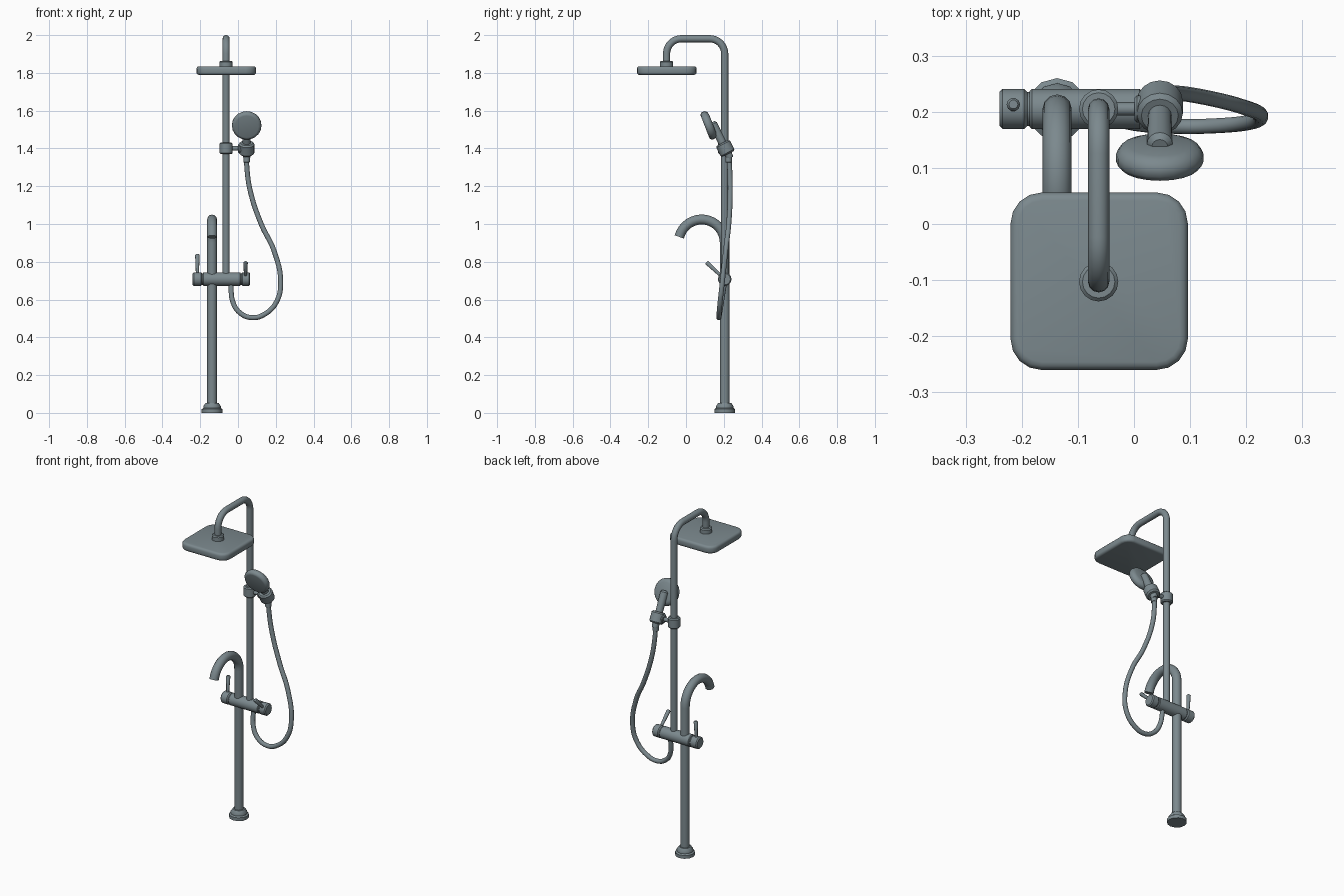
import bpy, bmesh, math
from mathutils import Vector

if "Cube" in bpy.data.objects:
    bpy.data.objects.remove(bpy.data.objects["Cube"])

metal = bpy.data.materials.new("brushed grey metal")
metal.diffuse_color = (0.2, 0.25, 0.27, 1)
metal.use_nodes = True
metal.node_tree.nodes["Principled BSDF"].inputs["Base Color"].default_value = metal.diffuse_color


def finish(name, mesh, angle=40):
    ob = bpy.data.objects.new(name, mesh)
    bpy.context.collection.objects.link(ob)
    mesh.materials.clear()
    mesh.materials.append(metal)
    bpy.ops.object.select_all(action='DESELECT')
    ob.select_set(True)
    bpy.context.view_layer.objects.active = ob
    bpy.ops.object.shade_smooth_by_angle(angle=math.radians(angle))
    return ob


def lathe(name, origin, axis, profile, sides=16):
    """Revolve (radius, distance) pairs about an axis, with closed ends."""
    rot = Vector((0, 0, 1)).rotation_difference(Vector(axis).normalized())
    bm = bmesh.new()
    rings = []
    for r, d in profile:
        rings.append([bm.verts.new(Vector(origin) + rot @ Vector(
            (r * math.cos(2 * math.pi * i / sides), r * math.sin(2 * math.pi * i / sides), d)))
            for i in range(sides)])
    for a, b in zip(rings, rings[1:]):
        for i in range(sides):
            j = (i + 1) % sides
            bm.faces.new((a[i], a[j], b[j], b[i]))
    bm.faces.new(rings[0][::-1])
    bm.faces.new(rings[-1])
    bmesh.ops.recalc_face_normals(bm, faces=bm.faces)
    mesh = bpy.data.meshes.new(name)
    bm.to_mesh(mesh)
    bm.free()
    return finish(name, mesh)


def drum(name, start, end, r, bevel=0.006, sides=16):
    """Cylinder between two points with softened rims."""
    axis = Vector(end) - Vector(start)
    n = axis.length
    return lathe(name, start, axis,
                 [(r - bevel, 0), (r, bevel), (r, n - bevel), (r - bevel, n)], sides)


def tube(name, points, radius, smooth=False):
    """Pipe swept along a path."""
    cu = bpy.data.curves.new(name, 'CURVE')
    cu.dimensions = '3D'
    cu.bevel_depth, cu.bevel_resolution, cu.use_fill_caps = radius, 4, True
    if smooth:
        sp = cu.splines.new('BEZIER')
        sp.bezier_points.add(len(points) - 1)
        for bp, p in zip(sp.bezier_points, points):
            bp.co = p
            bp.handle_left_type = bp.handle_right_type = 'AUTO'
        sp.resolution_u = 6
    else:
        sp = cu.splines.new('POLY')
        sp.points.add(len(points) - 1)
        for sp_pt, p in zip(sp.points, points):
            sp_pt.co = (*p, 1)
    tmp = bpy.data.objects.new("tmp", cu)
    bpy.context.collection.objects.link(tmp)
    bpy.context.view_layer.update()
    mesh = bpy.data.meshes.new_from_object(tmp.evaluated_get(bpy.context.evaluated_depsgraph_get()))
    bpy.data.objects.remove(tmp)
    return finish(name, mesh, 50)


def arc(x, cy, cz, r, a0, a1, n=8):
    """Points on an arc in the side plane, angles in degrees."""
    return [(x, cy + r * math.cos(math.radians(a0 + (a1 - a0) * i / n)),
             cz + r * math.sin(math.radians(a0 + (a1 - a0) * i / n))) for i in range(n + 1)]


PX, RX, HX, Y = -0.137, -0.063, 0.046, 0.205   # post, riser, hand shower, back plane

# Floor post with hooked tub spout, and stepped floor flange
tube("floor_post_spout", [(PX, Y, 0.02)] + arc(PX, 0.083, 0.902, 0.122, 0, 166, 16), 0.026)
lathe("floor_flange", (PX, Y, 0), (0, 0, 1),
      [(0.055, 0), (0.055, 0.02), (0.046, 0.026), (0.046, 0.036), (0.034, 0.053), (0.024, 0.053)], 12)

# Riser pipe bending forward to the overhead shower
tube("riser_pipe", [(RX, Y, 0.71)] + arc(RX, 0.125, 1.901, 0.08, 0, 90)
     + arc(RX, -0.023, 1.901, 0.08, 90, 180) + [(RX, -0.103, 1.83)], 0.019)
drum("shower_head_collar", (RX, -0.103, 1.825), (RX, -0.103, 1.864), 0.035)

# Rounded square overhead shower plate
bm = bmesh.new()
bmesh.ops.create_cube(bm, size=1)
for v in bm.verts:
    v.co = Vector((-0.062 + v.co.x * 0.316, -0.102 + v.co.y * 0.316, 1.812 + v.co.z * 0.046))
upright = [e for e in bm.edges if abs(e.verts[0].co.z - e.verts[1].co.z) > 0.01]
bmesh.ops.bevel(bm, geom=upright, offset=0.055, segments=4, profile=0.5, affect='EDGES')
rims = [e for e in bm.edges if abs(e.verts[0].co.z - e.verts[1].co.z) < 0.001]
bmesh.ops.bevel(bm, geom=rims, offset=0.014, segments=3, profile=0.5, affect='EDGES')
plate = bpy.data.meshes.new("overhead_shower_plate")
bm.to_mesh(plate)
bm.free()
finish("overhead_shower_plate", plate)

# Mixer valve bar with end knobs
Z = 0.708
drum("valve_body", (-0.186, Y, Z), (0.014, Y, Z), 0.036, 0.004)
drum("valve_core", (-0.2, Y, Z), (0.03, Y, Z), 0.03, 0.002)
drum("left_knob", (-0.24, Y, Z), (-0.19, Y, Z), 0.036)
drum("right_knob", (0.018, Y, Z), (0.064, Y, Z), 0.036)

# Knob levers: one upright, one tilted forward
for name, a, b in (("left_lever", (-0.215, Y + 0.003, 0.735), (-0.215, Y + 0.008, 0.84)),
                   ("right_lever", (0.04, 0.185, 0.725), (0.04, 0.108, 0.798))):
    axis = Vector(b) - Vector(a)
    n = axis.length
    lathe(name, a, axis, [(0.008, 0), (0.012, n - 0.005), (0.008, n)], 10)

# Slider on the riser, arm and tilted holder
drum("slider_clamp", (RX, Y, 1.37), (RX, Y, 1.431), 0.035)
drum("slider_arm", (RX, Y, 1.4), (HX, Y, 1.4), 0.012, 0.002, 12)
tilt = Vector((0, -0.45, 0.89)).normalized()
grip = Vector((HX, 0.208, 1.4))
drum("hand_shower_holder", grip - tilt * 0.033, grip + tilt * 0.033, 0.041, 0.008)
drum("holder_pivot", (HX - 0.045, Y, 1.4), (HX, Y, 1.4), 0.024, 0.004)

# Hand shower: handle and round head
lathe("hand_shower_handle", grip, tilt,
      [(0.017, -0.058), (0.02, -0.05), (0.021, 0.04), (0.023, 0.145), (0.014, 0.155)])
lathe("hand_shower_head", (HX, 0.134, 1.528), (0, -0.93, -0.36),
      [(0.055, -0.008), (0.07, -0.002), (0.078, 0.01), (0.078, 0.024), (0.07, 0.034), (0.062, 0.036)], 20)

# Flexible hose looping from the handle back to the valve
drum("hose_nut", (HX, 0.226, 1.325), (HX, 0.226, 1.385), 0.017, 0.003)
tube("hose", [(0.046, 0.226, 1.37), (0.047, 0.231, 1.30), (0.066, 0.234, 1.17), (0.125, 0.226, 0.995),
              (0.19, 0.21, 0.86), (0.226, 0.192, 0.69), (0.205, 0.181, 0.59), (0.145, 0.175, 0.525),
              (0.075, 0.174, 0.504), (0.01, 0.178, 0.53), (-0.028, 0.188, 0.59), (-0.037, 0.204, 0.69)],
     0.0135, smooth=True)
